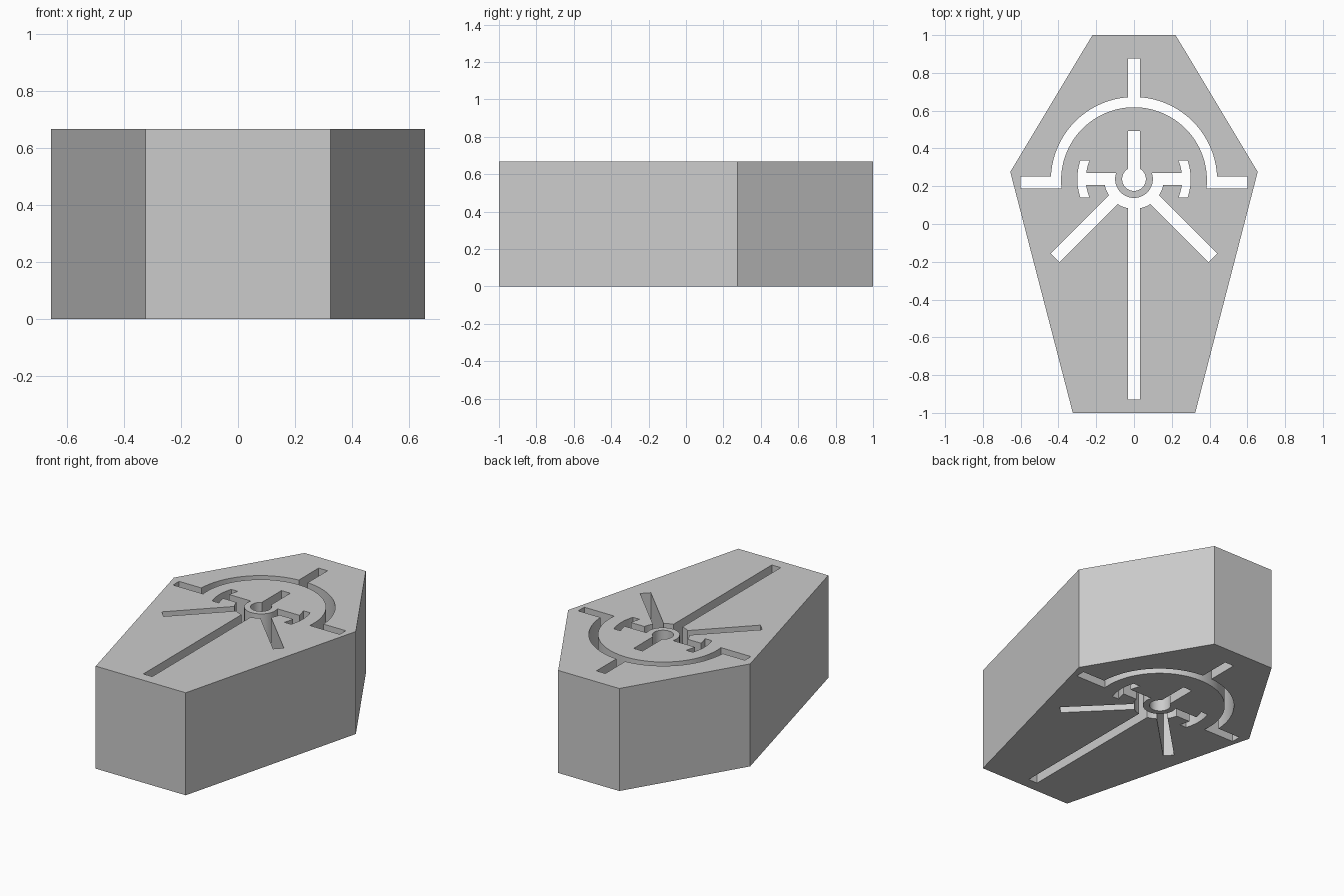
import bpy
import bmesh
from math import asin, acos, cos, sin, pi, radians

cube = bpy.data.objects.get("Cube")
if cube:
    bpy.data.objects.remove(cube, do_unlink=True)

HEIGHT = 0.667
W = 0.032          # half width of every slot
HUB_Y = 0.238      # centre of the hub and spokes
ARCH_Y = 0.232     # centre of the large arch


def arc(r, start, end, steps=16):
    """Points on a circle round the origin."""
    return [(r * cos(start + (end - start) * i / steps),
             r * sin(start + (end - start) * i / steps)) for i in range(steps + 1)]


def mirrored(half, y=0.0):
    """Close a right-hand half outline with its mirror image, then move it to y."""
    left = [(-px, py) for px, py in reversed(half) if px > 1e-4]
    return [(px, py + y) for px, py in half + left]


# Six-sided tapered body
body = mirrored([(0.22, 1), (0.655, 0.276), (0.324, -1)])

# Arch slot with a top bar and two side bars
R_OUT, R_IN, SIDE_TOP, SIDE_LOW = 0.44, 0.386, 0.019, -0.043
arch = mirrored(
    [(W, 0.643)]
    + arc(R_OUT, acos(W / R_OUT), asin(SIDE_TOP / R_OUT), 32)
    + [(0.6, SIDE_TOP), (0.6, SIDE_LOW)]
    + arc(R_IN, asin(SIDE_LOW / R_IN), pi / 2, 32), ARCH_Y)

# Keyhole slot in the hub
KEY = 0.063
keyhole = mirrored([(W, 0.254)] + arc(KEY, acos(W / KEY), -pi / 2), HUB_Y)

# Half ring with crescent-ended arms, diagonal spokes and a long stem
RING_IN, RING_OUT, CRES_IN, CRES_OUT = 0.1, 0.158, 0.255, 0.3
TIP, SPOKE, STEM = 0.098, 0.59, -1.166
gap = asin(W / RING_OUT)
d = cos(pi / 4)
spokes = mirrored(
    arc(RING_IN, -pi / 2, asin(W / RING_IN))
    + arc(CRES_IN, asin(W / CRES_IN), asin(TIP / CRES_IN), 6)
    + arc(CRES_OUT, asin(TIP / CRES_OUT), -asin(TIP / CRES_OUT), 12)
    + arc(CRES_IN, -asin(TIP / CRES_IN), -asin(W / CRES_IN), 6)
    + arc(RING_OUT, -gap, gap - pi / 4, 5)
    + [(d * (SPOKE + W), d * (W - SPOKE)), (d * (SPOKE - W), d * (-W - SPOKE))]
    + arc(RING_OUT, -pi / 4 - gap, gap - pi / 2, 5)
    + [(W, STEM)], HUB_Y)

# Fill the outline around its openings and raise it to full height
bm = bmesh.new()
for loop in (body, arch, keyhole, spokes):
    verts = [bm.verts.new((px, py, 0)) for px, py in loop]
    for a, b in zip(verts, verts[1:] + verts[:1]):
        bm.edges.new((a, b))
bmesh.ops.triangle_fill(bm, use_beauty=True, edges=bm.edges[:], normal=(0, 0, 1))
raised = bmesh.ops.extrude_face_region(bm, geom=bm.faces[:], use_keep_orig=True)
bmesh.ops.translate(bm, vec=(0, 0, HEIGHT),
                    verts=[g for g in raised["geom"] if isinstance(g, bmesh.types.BMVert)])
bmesh.ops.recalc_face_normals(bm, faces=bm.faces[:])

mesh = bpy.data.meshes.new("pierced_block")
bm.to_mesh(mesh)
bm.free()
block = bpy.data.objects.new("pierced_block", mesh)
bpy.context.collection.objects.link(block)

# Plain grey material
grey = bpy.data.materials.new("light_grey")
grey.use_nodes = True
grey.diffuse_color = (0.6, 0.6, 0.6, 1)
grey.node_tree.nodes["Principled BSDF"].inputs["Base Color"].default_value = (0.6, 0.6, 0.6, 1)
mesh.materials.append(grey)

bpy.ops.object.select_all(action="DESELECT")
block.select_set(True)
bpy.context.view_layer.objects.active = block
bpy.ops.object.shade_smooth_by_angle(angle=radians(25))
